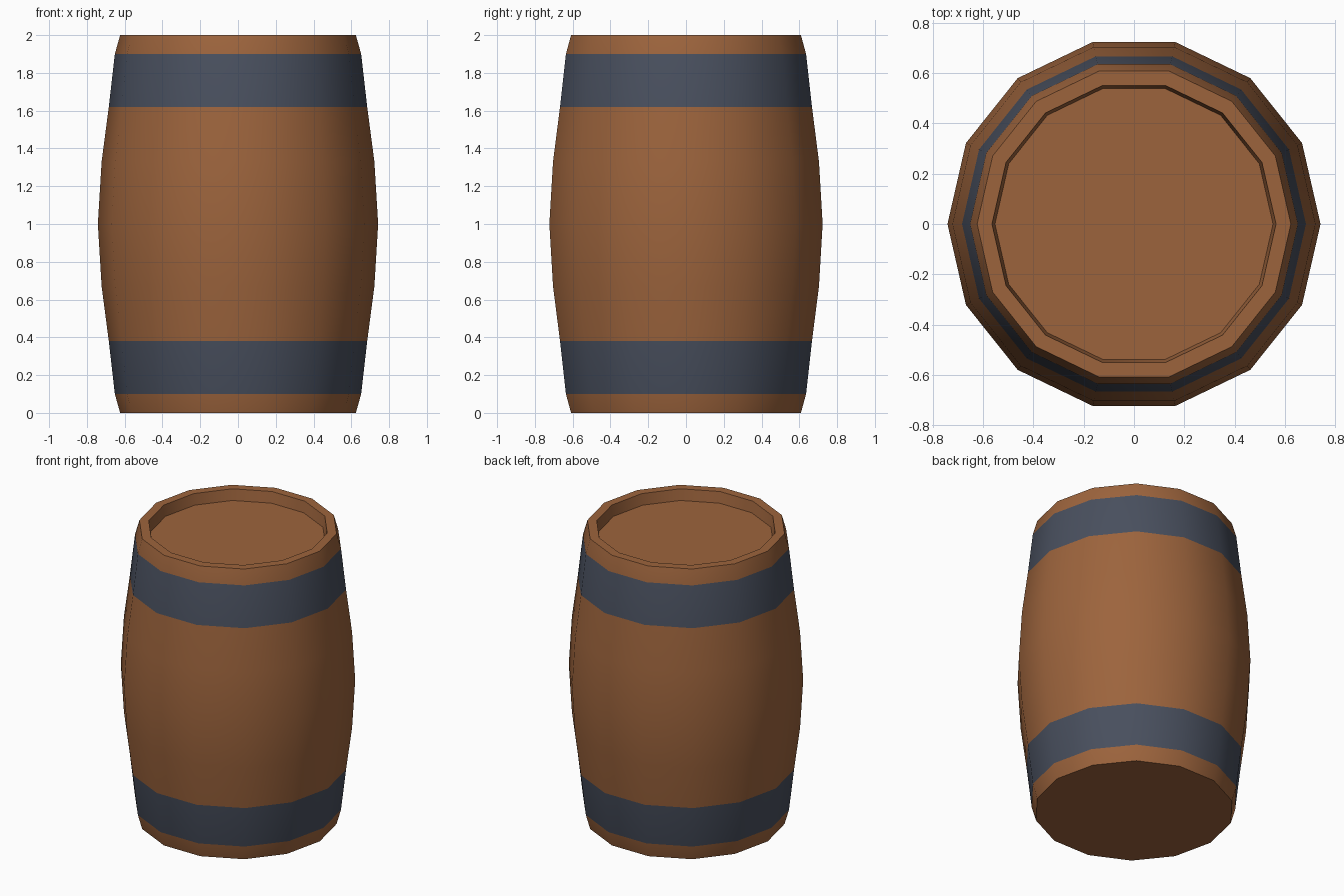
import bpy, bmesh, math

if "Cube" in bpy.data.objects:
    bpy.data.objects.remove(bpy.data.objects["Cube"])

SIDES = 14


def material(name, rgb):
    m = bpy.data.materials.new(name)
    m.diffuse_color = (*rgb, 1.0)
    m.use_nodes = True
    m.node_tree.nodes["Principled BSDF"].inputs["Base Color"].default_value = m.diffuse_color
    return m


wood = material("brown wood", (0.335, 0.127, 0.046))
iron = material("dark blue grey iron", (0.066, 0.079, 0.112))

# Profile (radius, height): bulging staves, rim, then recessed lid
profile = [(0.624, 0.0), (0.652, 0.10), (0.684, 0.38), (0.722, 0.67), (0.742, 1.0),
           (0.722, 1.33), (0.684, 1.62), (0.652, 1.90), (0.624, 2.0),
           (0.565, 2.0), (0.553, 1.925)]

bm = bmesh.new()
rings = []
for r, z in profile:
    rings.append([bm.verts.new((r * math.cos(2 * math.pi * i / SIDES),
                                r * math.sin(2 * math.pi * i / SIDES), z))
                  for i in range(SIDES)])

# Walls; the two hoops are the second and seventh strips
for k, (a, b) in enumerate(zip(rings, rings[1:])):
    for i in range(SIDES):
        j = (i + 1) % SIDES
        f = bm.faces.new((a[i], a[j], b[j], b[i]))
        f.material_index = 1 if k in (1, 6) else 0

# Bottom and lid
bm.faces.new(rings[0][::-1])
bm.faces.new(rings[-1])

mesh = bpy.data.meshes.new("barrel")
bm.to_mesh(mesh)
bm.free()
mesh.materials.append(wood)
mesh.materials.append(iron)
barrel = bpy.data.objects.new("barrel", mesh)
bpy.context.collection.objects.link(barrel)

# Smooth staves, sharp rim and lid edges
bpy.context.view_layer.objects.active = barrel
barrel.select_set(True)
bpy.ops.object.shade_smooth_by_angle(angle=math.radians(35))
